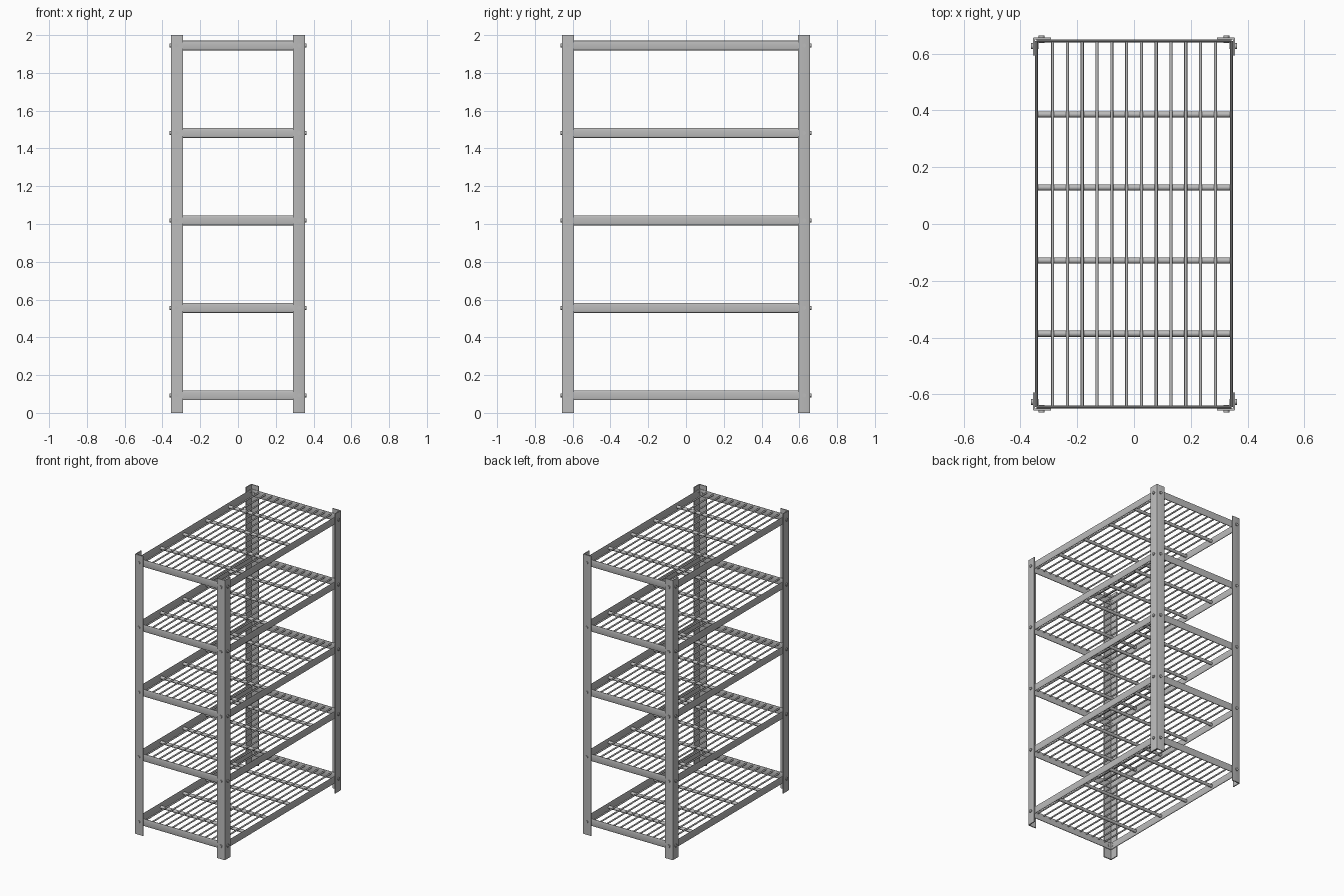
import bpy, bmesh
from math import cos, sin, pi
from mathutils import Vector, Matrix

cube = bpy.data.objects.get("Cube")
if cube:
    bpy.data.objects.remove(cube, do_unlink=True)

steel = bpy.data.materials.new("galvanised steel grey")
steel.use_nodes = True
GREY = (0.5, 0.5, 0.5, 1)
steel.diffuse_color = GREY
steel.node_tree.nodes["Principled BSDF"].inputs["Base Color"].default_value = GREY

HX, HY, H = 0.356, 0.657, 2.0      # outer faces of the posts
LEG, PLATE = 0.064, 0.007          # angle post leg width and plate thickness
BEAM_H, BEAM_T = 0.052, 0.011
LEVELS = [0.093 + 0.463 * i for i in range(5)]
X, Y, Z = Vector((1, 0, 0)), Vector((0, 1, 0)), Vector((0, 0, 1))


def prism(bm, profile, start, u, v, path):
    """Extrude a 2D profile spanned by u and v along path."""
    low = [bm.verts.new(start + u * a + v * b) for a, b in profile]
    high = [bm.verts.new(p.co + path) for p in low]
    n = len(low)
    bm.faces.new(low)
    bm.faces.new(high)
    for i in range(n):
        j = (i + 1) % n
        bm.faces.new((low[i], low[j], high[j], high[i]))


def ring(a, b, n):
    return [(a * cos(2 * pi * i / n), b * sin(2 * pi * i / n)) for i in range(n)]


def finish(name, bm, angle=40):
    bmesh.ops.recalc_face_normals(bm, faces=bm.faces)
    mesh = bpy.data.meshes.new(name)
    bm.to_mesh(mesh)
    bm.free()
    obj = bpy.data.objects.new(name, mesh)
    bpy.context.collection.objects.link(obj)
    mesh.materials.append(steel)
    bpy.ops.object.select_all(action='DESELECT')
    obj.select_set(True)
    bpy.context.view_layer.objects.active = obj
    bpy.ops.object.shade_smooth_by_angle(angle=angle * pi / 180)
    return obj


# Four angle posts, each an L profile with a slightly eased outer corner
r = 0.006
angle_profile = [(r, 0), (LEG, 0), (LEG, PLATE), (PLATE, PLATE),
                 (PLATE, LEG), (0, LEG), (0, r), (r * 0.3, r * 0.3)]
for sx, side in ((-1, "right"), (1, "left")):
    for sy, end in ((-1, "front"), (1, "back")):
        bm = bmesh.new()
        prism(bm, angle_profile, Vector((sx * HX, sy * HY, 0)), X * -sx, Y * -sy, Z * H)
        finish(f"{end}_{side}_post", bm)

# Rounded flat beams, fixed to the inside of the posts
beam_profile = []
for i in range(24):
    c, s = cos(2 * pi * i / 24), sin(2 * pi * i / 24)
    beam_profile.append((BEAM_T / 2 * (abs(c) ** 0.7) * (1 if c > 0 else -1),
                         BEAM_H / 2 * s))
bx, by = HX - PLATE - BEAM_T / 2, HY - PLATE - BEAM_T / 2
for k, z in enumerate(LEVELS, 1):
    bm = bmesh.new()
    for s in (-1, 1):
        prism(bm, beam_profile, Vector((-bx, s * by, z)), Y, Z, X * 2 * bx)
        prism(bm, beam_profile, Vector((s * bx, -by, z)), X, Z, Y * 2 * by)
    finish(f"shelf_{k}_frame", bm)

    # Cross rods carry the long wires
    bm = bmesh.new()
    for i in range(4):
        prism(bm, ring(0.011, 0.011, 12), Vector((-bx, -0.386 + i * 0.2573, z - 0.001)),
              Y, Z, X * 2 * bx)
    finish(f"shelf_{k}_cross_rods", bm)

    bm = bmesh.new()
    for i in range(12):
        prism(bm, ring(0.0055, 0.0055, 8), Vector((-0.2865 + i * 0.0521, -by, z + 0.014)),
              X, Z, Y * 2 * by)
    finish(f"shelf_{k}_wires", bm, 50)

    # Bolts through both legs of every post
    bm = bmesh.new()
    depth = 0.026
    for sx in (-1, 1):
        for sy in (-1, 1):
            prism(bm, ring(0.0105, 0.0105, 12),
                  Vector((sx * (HX - 0.031), sy * (HY + 0.007), z)), X, Z, Y * -sy * depth)
            prism(bm, ring(0.0105, 0.0105, 12),
                  Vector((sx * (HX + 0.007), sy * (HY - 0.031), z)), Y, Z, X * -sx * depth)
    finish(f"shelf_{k}_bolts", bm)
